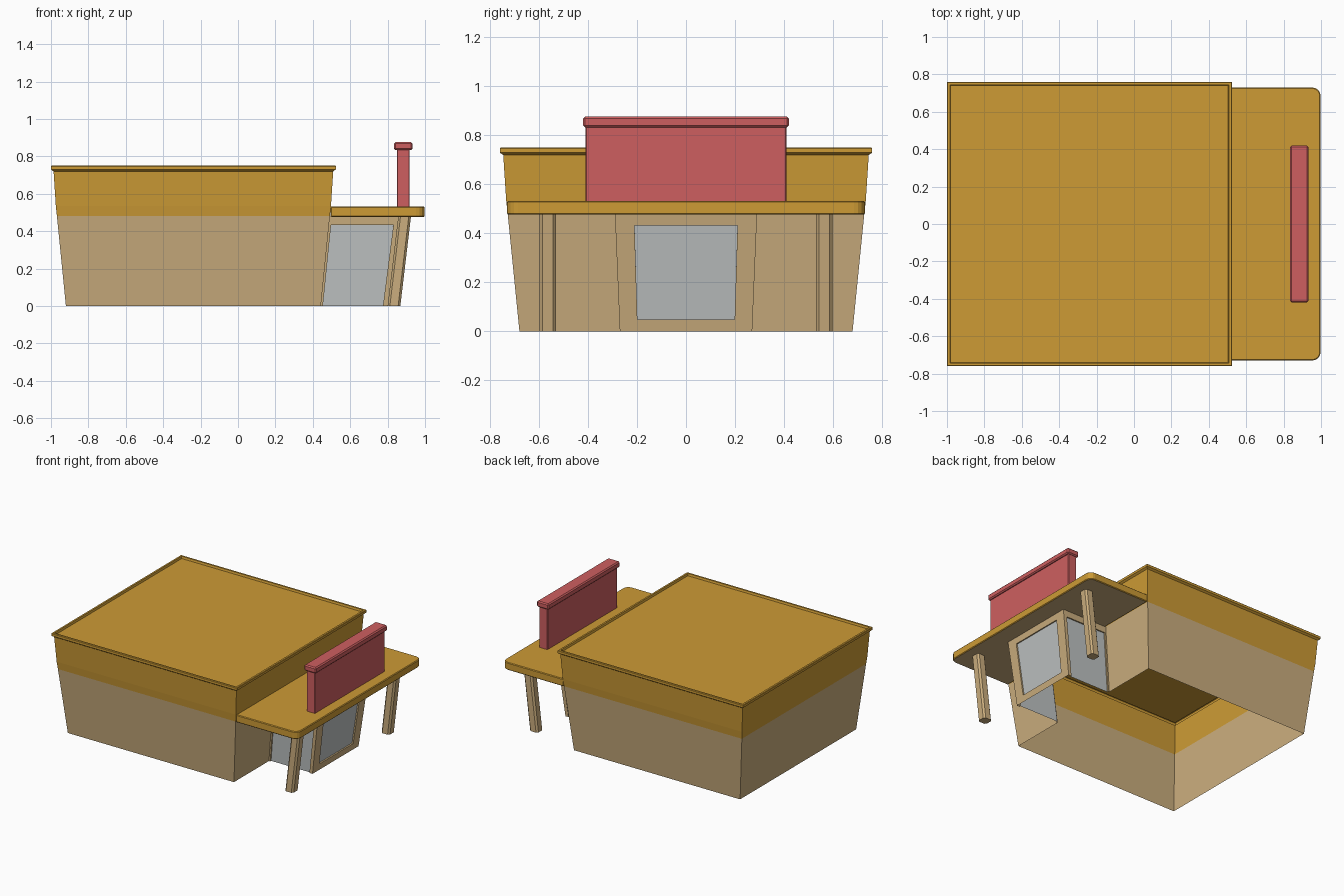
import bpy, bmesh, math
from mathutils import Vector

if "Cube" in bpy.data.objects:
    bpy.data.objects.remove(bpy.data.objects["Cube"])


def mat(name, rgb):
    m = bpy.data.materials.new(name)
    lin = [((c / 255 + 0.055) / 1.055) ** 2.4 for c in rgb]
    m.diffuse_color = (*lin, 1)
    m.use_nodes = True
    m.node_tree.nodes["Principled BSDF"].inputs["Base Color"].default_value = m.diffuse_color
    return m


GOLD = mat("gold", (205, 155, 53))
TAN = mat("tan", (203, 174, 126))
RED = mat("red", (206, 95, 96))
GLASS = mat("pale_glass", (190, 194, 194))


def finish(name, bm, mats, bevel=0):
    bmesh.ops.remove_doubles(bm, verts=bm.verts, dist=0.0002)
    bmesh.ops.recalc_face_normals(bm, faces=bm.faces)
    me = bpy.data.meshes.new(name)
    bm.to_mesh(me)
    bm.free()
    for m in mats:
        me.materials.append(m)
    ob = bpy.data.objects.new(name, me)
    bpy.context.collection.objects.link(ob)
    if bevel:
        b = ob.modifiers.new("bevel", 'BEVEL')
        b.width, b.segments, b.material = bevel, 1, 0
        b.limit_method, b.angle_limit = 'ANGLE', math.radians(50)
    return ob


def loft(bm, rings, skip=lambda r, i: False, caps=(True, True), mat_of=lambda r: 0):
    vs = [[bm.verts.new(p) for p in ring] for ring in rings]
    n = len(rings[0])
    for r in range(len(vs) - 1):
        for i in range(n):
            if not skip(r, i):
                j = (i + 1) % n
                f = bm.faces.new((vs[r][i], vs[r][j], vs[r + 1][j], vs[r + 1][i]))
                f.material_index = mat_of(r)
    if caps[0]:
        bm.faces.new(vs[0][::-1])
    if caps[1]:
        bm.faces.new(vs[-1])


# Main building: flared open-bottomed shell, raised rim, doorway gap on +x
def body_ring(off, z):
    x0, x1, y = -0.92 - off, 0.443 + off, 0.68 + off
    d = 0.27 + 0.02 * min(z / 0.48, 1)
    return [(x0, -y, z), (x1, -y, z), (x1, -d, z), (x1, d, z), (x1, y, z), (x0, y, z)]


profile = [(0, 0), (0.048, 0.48), (0.054, 0.535), (0.066, 0.72), (0.08, 0.73),
           (0.08, 0.747), (0.077, 0.75), (0.064, 0.75), (0.06, 0.735)]
bm = bmesh.new()
loft(bm, [body_ring(*p) for p in profile], skip=lambda r, i: r == 0 and i == 2,
     caps=(False, True), mat_of=lambda r: 1 if r == 0 else 0)
finish("main_building", bm, [GOLD, TAN])


# Entrance: three framed panels with recessed glass
def panel(bm, corners, u0, u1, v0, v1, depth=0.01):
    a, b, c, d = [Vector(p) for p in corners]   # bottom pair, then top pair
    nrm = (b - a).cross(d - a).normalized()
    if nrm.dot(Vector((a + c) / 2) - Vector((0.6, 0, 0.24))) < 0:
        nrm = -nrm

    def P(u, v):
        return a.lerp(b, u).lerp(d.lerp(c, u), v)
    out = [P(0, 0), P(1, 0), P(1, 1), P(0, 1)]
    inn = [P(u0, v0), P(u1, v0), P(u1, v1), P(u0, v1)]
    gl = [p - nrm * depth for p in inn]
    for i in range(4):
        j = (i + 1) % 4
        if i == 0 and v0 == 0:      # glass reaches the ground
            continue
        bm.faces.new([bm.verts.new(p) for p in (out[i], out[j], inn[j], inn[i])])
        bm.faces.new([bm.verts.new(p) for p in (inn[i], inn[j], gl[j], gl[i])])
    bm.faces.new([bm.verts.new(p) for p in gl]).material_index = 1


bm = bmesh.new()
panel(bm, [(0.80, -0.27, 0), (0.80, 0.27, 0), (0.863, 0.29, 0.48), (0.863, -0.29, 0.48)],
      0.135, 0.865, 0.1, 0.9)
for s in (-1, 1):
    panel(bm, [(0.443, s * 0.27, 0), (0.80, s * 0.27, 0),
               (0.863, s * 0.29, 0.48), (0.491, s * 0.29, 0.48)], 0.03, 0.93, 0, 0.9)
finish("entrance", bm, [TAN, GLASS])

# Canopy slab with rounded outer corners and tan underside
R, X1, Y1 = 0.045, 0.998, 0.73
arc = [(X1 - R + R * math.sin(math.radians(t)), Y1 - R + R * math.cos(math.radians(t)))
       for t in (0, 22.5, 45, 67.5, 90)]
outline = [(0.495, Y1)] + arc + [(x, -y) for x, y in reversed(arc)] + [(0.495, -Y1)]
bm = bmesh.new()
loft(bm, [[(x, y, z) for x, y in outline] for z in (0.477, 0.533)])
canopy = finish("canopy", bm, [GOLD, TAN], 0.005)
for p in canopy.data.polygons:
    p.material_index = 1 if p.normal.z < -0.9 else 0

# Leaning posts with chamfered corners
h, c = 0.034, 0.022
octagon = [(h, -c), (h, c), (c, h), (-c, h), (-h, c), (-h, -c), (-c, -h), (c, -h)]
for s, side in ((-1, "front"), (1, "back")):
    bm = bmesh.new()
    loft(bm, [[(cx + x, s * 0.564 + y, z) for x, y in octagon]
              for cx, z in ((0.834, 0), (0.891, 0.48))])
    finish(side + "_post", bm, [TAN])


# Sign board and its cap
def box(name, x, y, z, m, bevel):
    bm = bmesh.new()
    loft(bm, [[(x[0], -y, k), (x[1], -y, k), (x[1], y, k), (x[0], y, k)] for k in z])
    finish(name, bm, [m], bevel)


box("sign_board", (0.85, 0.918), 0.41, (0.525, 0.838), RED, 0.004)
box("sign_cap", (0.835, 0.932), 0.42, (0.833, 0.877), RED, 0.008)
